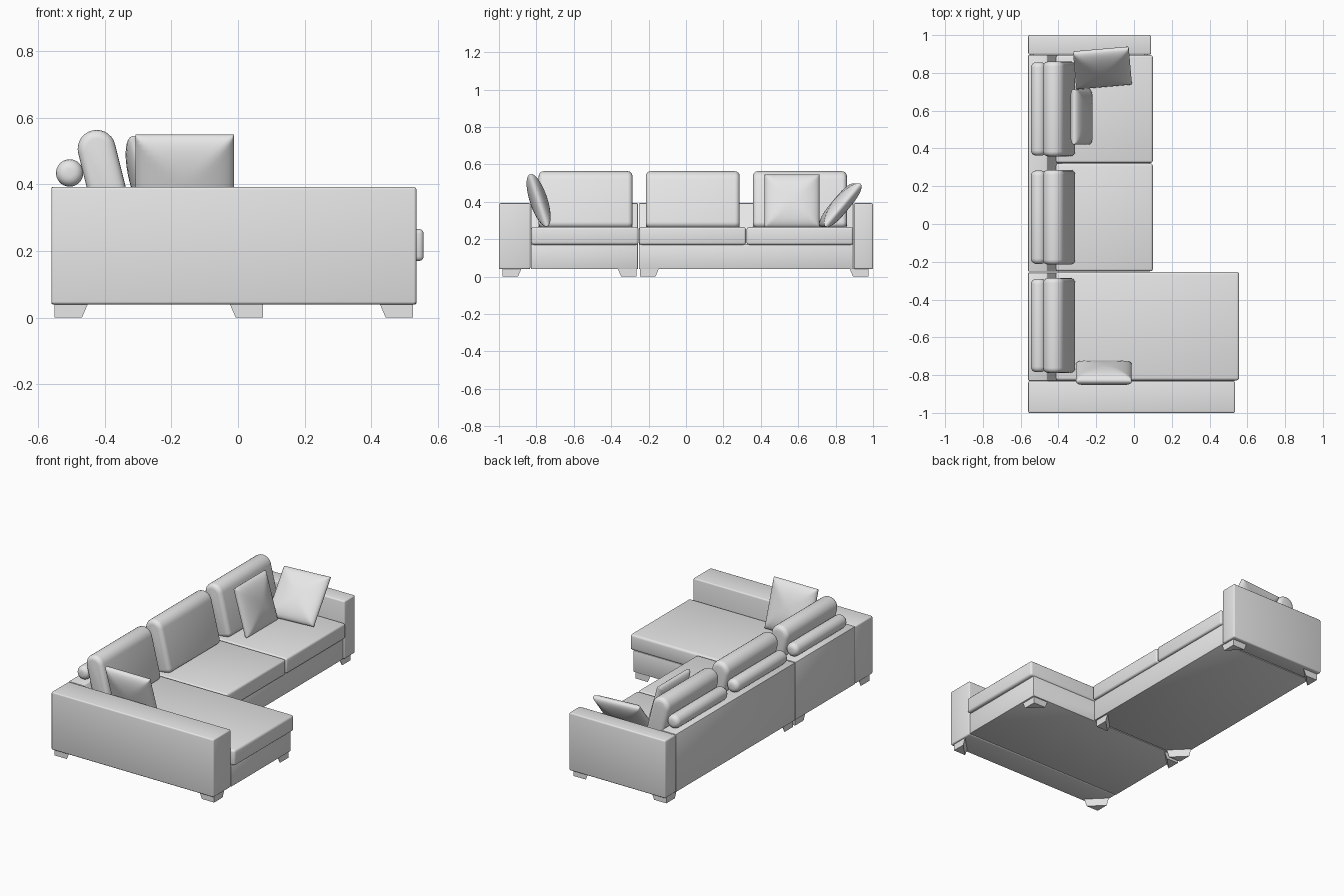
import bpy, bmesh
from math import sin, cos, pi, radians, sqrt

cube = bpy.data.objects.get("Cube")
if cube:
    bpy.data.objects.remove(cube, do_unlink=True)

# One fabric colour for everything
fabric = bpy.data.materials.new("light_grey_fabric")
fabric.use_nodes = True
GREY = (0.8, 0.8, 0.8, 1)
fabric.diffuse_color = GREY
fabric.node_tree.nodes["Principled BSDF"].inputs["Base Color"].default_value = GREY


def finish(name, bm, loc=(0, 0, 0), rot=(0, 0, 0), angle=35):
    bmesh.ops.recalc_face_normals(bm, faces=bm.faces[:])
    mesh = bpy.data.meshes.new(name)
    bm.to_mesh(mesh)
    bm.free()
    mesh.materials.append(fabric)
    mesh.shade_smooth()
    mesh.set_sharp_from_angle(angle=radians(angle))
    obj = bpy.data.objects.new(name, mesh)
    obj.location = loc
    obj.rotation_euler = [radians(a) for a in rot]
    bpy.context.collection.objects.link(obj)
    return obj


def extrude(name, profile, y0, y1, bevel, segments=3, **place):
    """Extrude an XZ profile along Y and round its sharp edges."""
    bm = bmesh.new()
    cap = bm.faces.new([bm.verts.new((x, y0, z)) for x, z in profile])
    new = bmesh.ops.extrude_face_region(bm, geom=[cap])["geom"]
    for v in new:
        if isinstance(v, bmesh.types.BMVert):
            v.co.y = y1
    if cap.is_valid is False or len(bm.faces) < len(profile) + 2:
        bm.faces.new([v for v in bm.verts if v.co.y == y0])
    bmesh.ops.recalc_face_normals(bm, faces=bm.faces[:])
    sharp = [e for e in bm.edges if e.calc_face_angle(0) > radians(30)]
    bmesh.ops.bevel(bm, geom=sharp, offset=bevel, segments=segments,
                    profile=0.5, affect='EDGES')
    return finish(name, bm, **place)


def block(name, x0, x1, y0, y1, z0, z1, bevel):
    return extrude(name, [(x0, z0), (x1, z0), (x1, z1), (x0, z1)], y0, y1, bevel)


def pillow(name, size, thick, loc, rot, n=20):
    """Square scatter pillow with a pinched outline."""
    bm = bmesh.new()
    for side in (-1, 1):
        rows = []
        for i in range(n + 1):
            u = sin(pi * (i / n - 0.5))
            row = []
            for j in range(n + 1):
                v = sin(pi * (j / n - 0.5))
                h = sqrt(max(0, 1 - max(u * u, v * v)))
                row.append(bm.verts.new((u * size / 2, side * h * thick / 2, v * size / 2)))
            rows.append(row)
        for a, b in zip(rows, rows[1:]):
            for j in range(n):
                bm.faces.new((a[j], b[j], b[j + 1], a[j + 1]))
    bmesh.ops.remove_doubles(bm, verts=bm.verts[:], dist=0.0001)
    return finish(name, bm, loc, rot, 50)


def foot(name, x, y, sx, sy):
    """Triangular corner foot whose inner face slopes in towards the floor."""
    bm = bmesh.new()
    rings = []
    for z, w in ((0, 0.082), (0.042, 0.1)):
        rings.append([bm.verts.new((x + sx * a * w, y + sy * b * w, z))
                      for a, b in ((0, 0), (1, 0), (0, 1))])
    low, high = rings
    bm.faces.new(low)
    bm.faces.new(high)
    for i in range(3):
        k = (i + 1) % 3
        bm.faces.new((low[i], low[k], high[k], high[i]))
    return finish(name, bm)


# Arms
block("front_arm", -0.56, 0.535, -1.0, -0.832, 0.04, 0.392, 0.008)
block("back_arm", -0.56, 0.09, 0.897, 1.0, 0.04, 0.392, 0.008)

# Frames: low base with sloped backrest
for name, front, y0, y1 in (("chaise_frame", 0.535, -0.83, -0.257),
                            ("sofa_frame", 0.085, -0.252, 0.895)):
    extrude(name, [(-0.56, 0.04), (front, 0.04), (front, 0.172), (-0.38, 0.172),
                   (-0.46, 0.392), (-0.56, 0.392)], y0, y1, 0.004, 2)

# Seat cushions
block("chaise_seat", -0.415, 0.557, -0.828, -0.254, 0.17, 0.266, 0.014)
block("middle_seat", -0.415, 0.1, -0.25, 0.32, 0.17, 0.264, 0.012)
block("end_seat", -0.415, 0.1, 0.324, 0.894, 0.17, 0.264, 0.012)

# Leaning back cushions with round tops, and bolsters behind them
R = 0.057
ARC = [pi * i / 14 for i in range(15)]
cushion = [(-R, 0), (R, 0)] + [(R * cos(a), 0.26 + R * sin(a)) for a in ARC]
bolster = [(0.041 * cos(2 * pi * i / 28), 0.041 * sin(2 * pi * i / 28)) for i in range(28)]
for name, y in (("chaise", -0.537), ("middle", 0.036), ("end", 0.609)):
    extrude(name + "_back_cushion", cushion, -0.251, 0.251, 0.026, 4,
            loc=(-0.361, y, 0.254), rot=(0, -14, 0))
    extrude(name + "_bolster", bolster, -0.247, 0.247, 0.028, 4,
            loc=(-0.505, y, 0.434))

# Scatter pillows
pillow("front_arm_pillow", 0.296, 0.095, (-0.16, -0.788, 0.408), (18, 0, 0))
pillow("back_cushion_pillow", 0.292, 0.09, (-0.278, 0.567, 0.404), (-16, 0, 90))
pillow("back_arm_pillow", 0.296, 0.09, (-0.167, 0.826, 0.382), (-40, 0, 5))

# Corner feet
for part, x1, y0, y1 in (("chaise", 0.525, -0.98, -0.265), ("sofa", 0.075, -0.245, 0.975)):
    for xn, x, sx in (("rear", -0.55, 1), ("front", x1, -1)):
        for yn, y, sy in (("right", y0, 1), ("left", y1, -1)):
            foot(f"{part}_{xn}_{yn}_foot", x, y, sx, sy)
